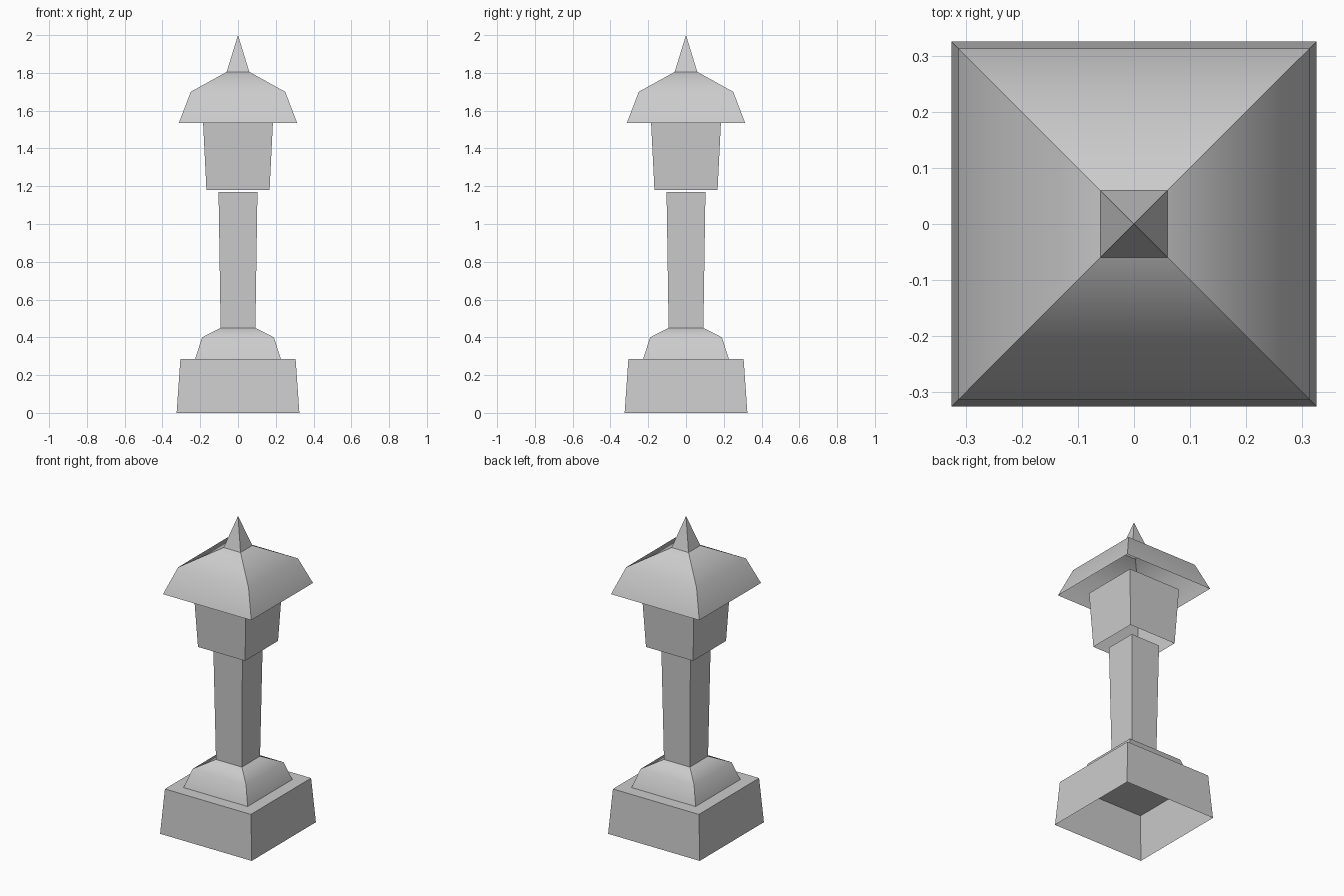
import bpy
import bmesh

cube = bpy.data.objects.get("Cube")
if cube:
    bpy.data.objects.remove(cube, do_unlink=True)

# One plain stone colour
stone = bpy.data.materials.new("grey_stone")
stone.use_nodes = True
stone.diffuse_color = (0.6, 0.6, 0.6, 1)
bsdf = stone.node_tree.nodes["Principled BSDF"]
bsdf.inputs["Base Color"].default_value = stone.diffuse_color
bsdf.inputs["Roughness"].default_value = 0.8

CORNERS = [(-1, -1), (1, -1), (1, 1), (-1, 1)]


def square_shell(name, profile, lid=False, curved=False):
    """Square shell, open below, through (half width, height) levels."""
    bm = bmesh.new()
    rings = [[bm.verts.new((x * half, y * half, z)) for x, y in CORNERS]
             for half, z in profile]
    for low, high in zip(rings, rings[1:]):
        for i in range(4):
            j = (i + 1) % 4
            bm.faces.new((low[i], low[j], high[j], high[i]))
    if lid:
        bm.faces.new(rings[-1])
    bmesh.ops.remove_doubles(bm, verts=bm.verts, dist=0.0001)
    # Curved sides blend upwards, while the four hips stay sharp
    for face in bm.faces:
        face.smooth = curved
    for edge in bm.edges:
        a, b = edge.verts
        edge.smooth = abs(a.co.z - b.co.z) < 0.001
    mesh = bpy.data.meshes.new(name)
    bm.to_mesh(mesh)
    bm.free()
    mesh.materials.append(stone)
    obj = bpy.data.objects.new(name, mesh)
    bpy.context.collection.objects.link(obj)
    return obj


# Foot of the lantern
square_shell("base", [(0.325, 0), (0.305, 0.285)], lid=True)
square_shell("pedestal", [(0.227, 0.285), (0.19, 0.4), (0.092, 0.45)],
             curved=True)

# Shaft and light box
square_shell("column", [(0.092, 0.45), (0.103, 1.17)], lid=True)
square_shell("lantern_box", [(0.167, 1.18), (0.185, 1.54)], lid=True)

# Hollow roof and its pointed finial
square_shell("roof", [(0.313, 1.535), (0.25, 1.7), (0.06, 1.805)],
             curved=True)
square_shell("finial", [(0.06, 1.805), (0, 2)])
